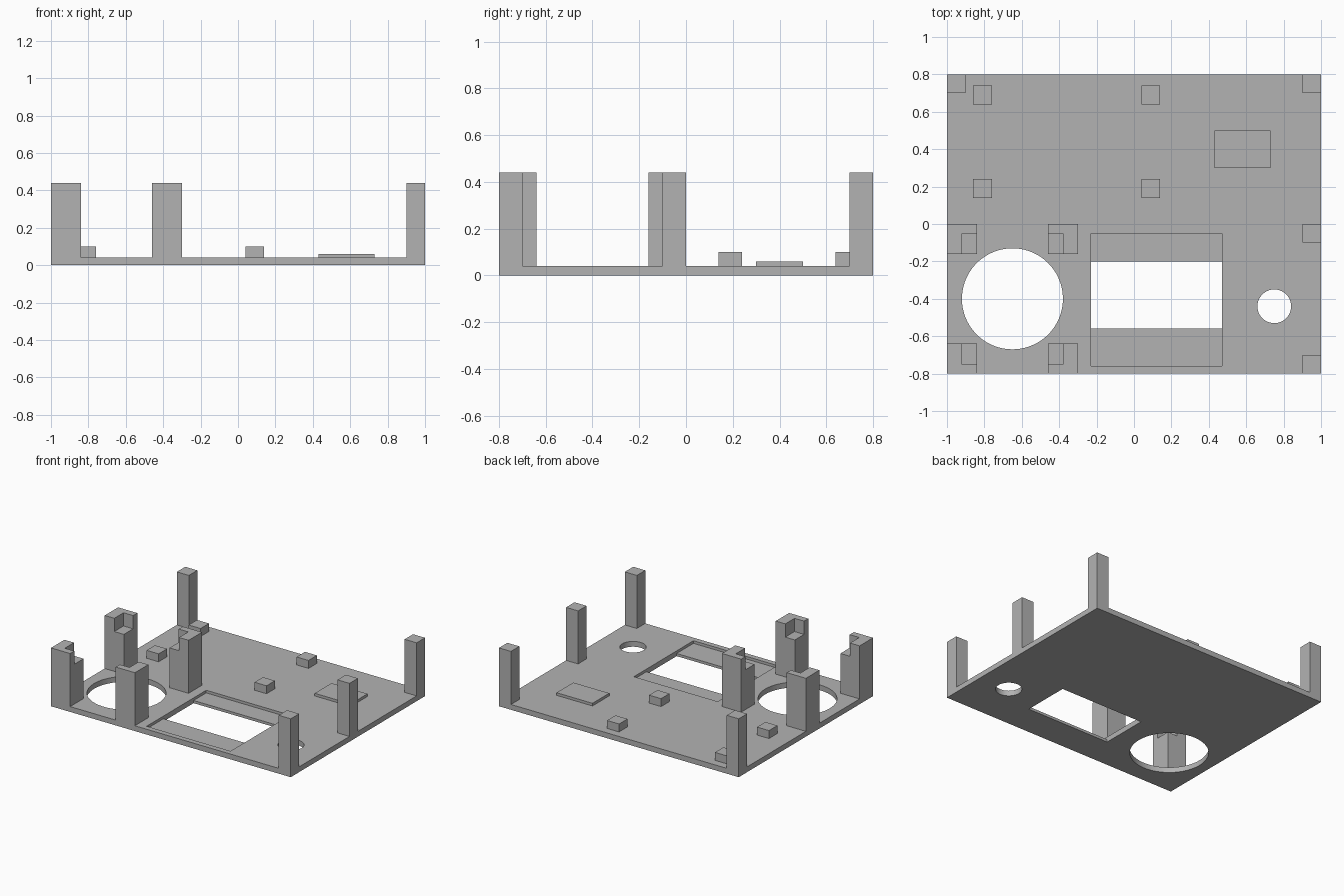
import bpy
import bmesh
import math

cube = bpy.data.objects.get("Cube")
if cube:
    bpy.data.objects.remove(cube, do_unlink=True)

GREY = (0.45, 0.45, 0.45, 1.0)
mat = bpy.data.materials.new("mid grey plastic")
mat.use_nodes = True
mat.diffuse_color = GREY
mat.node_tree.nodes["Principled BSDF"].inputs["Base Color"].default_value = GREY

THICK = 0.04   # base plate thickness
TOP = 0.44     # top of the posts


def finish(name, bm):
    mesh = bpy.data.meshes.new(name)
    bm.to_mesh(mesh)
    bm.free()
    obj = bpy.data.objects.new(name, mesh)
    mesh.materials.append(mat)
    bpy.context.collection.objects.link(obj)
    return obj


def box(name, x0, x1, y0, y1, z0, z1):
    bm = bmesh.new()
    bmesh.ops.create_cube(bm, size=1)
    for v in bm.verts:
        v.co.x = x1 if v.co.x > 0 else x0
        v.co.y = y1 if v.co.y > 0 else y0
        v.co.z = z1 if v.co.z > 0 else z0
    return finish(name, bm)


def cylinder(name, x, y, radius):
    bm = bmesh.new()
    bmesh.ops.create_cone(bm, cap_ends=True, segments=96, radius1=radius,
                          radius2=radius, depth=1)
    bmesh.ops.translate(bm, vec=(x, y, 0), verts=bm.verts)
    return finish(name, bm)


def cut(target, cutter):
    cutter.hide_render = True
    mod = target.modifiers.new("cut", 'BOOLEAN')
    mod.operation = 'DIFFERENCE'
    mod.solver = 'EXACT'
    mod.object = cutter
    bpy.context.view_layer.objects.active = target
    bpy.ops.object.modifier_apply(modifier=mod.name)
    bpy.data.objects.remove(cutter, do_unlink=True)


# Base plate with round openings and a recessed window
plate = box("base_plate", -1, 1, -0.8, 0.8, 0, THICK)
cut(plate, cylinder("large_hole_cutter", -0.65, -0.4, 0.27))
cut(plate, cylinder("small_hole_cutter", 0.75, -0.44, 0.09))
cut(plate, box("recess_cutter", -0.23, 0.47, -0.76, -0.05, 0.02, 0.2))
cut(plate, box("window_cutter", -0.23, 0.47, -0.56, -0.2, -0.2, 0.2))
bpy.ops.object.select_all(action='DESELECT')
plate.select_set(True)
bpy.context.view_layer.objects.active = plate
bpy.ops.object.shade_smooth_by_angle(angle=math.radians(30))

# Slim posts along the edges
for name, x, y in (("back_right_post", -1, 0.7), ("back_left_post", 0.9, 0.7),
                   ("middle_left_post", 0.9, -0.1), ("front_left_post", 0.9, -0.8)):
    box(name, x, x + 0.1, y, y + 0.1, THICK, TOP)

# Thick posts around the large hole, each notched on its inner top corner
for side, x, nx in (("outer", -1, -0.92), ("inner", -0.46, -0.54)):
    for end, y, ny in (("front", -0.8, -0.75), ("back", -0.16, -0.26)):
        post = box(f"{end}_{side}_notched_post", x, x + 0.16, y, y + 0.16, THICK, TOP)
        top_y = -0.05 if end == "back" else -0.54
        cut(post, box("notch_cutter", nx, nx + 0.16, ny, top_y, TOP - 0.1, TOP + 0.1))

# Small board supports
for side, x in (("right", -0.86), ("left", 0.04)):
    for end, y in (("front", 0.14), ("back", 0.64)):
        box(f"{end}_{side}_support", x, x + 0.1, y, y + 0.1, THICK, 0.1)

# Low raised pad
box("raised_pad", 0.43, 0.73, 0.3, 0.5, THICK, 0.06)
